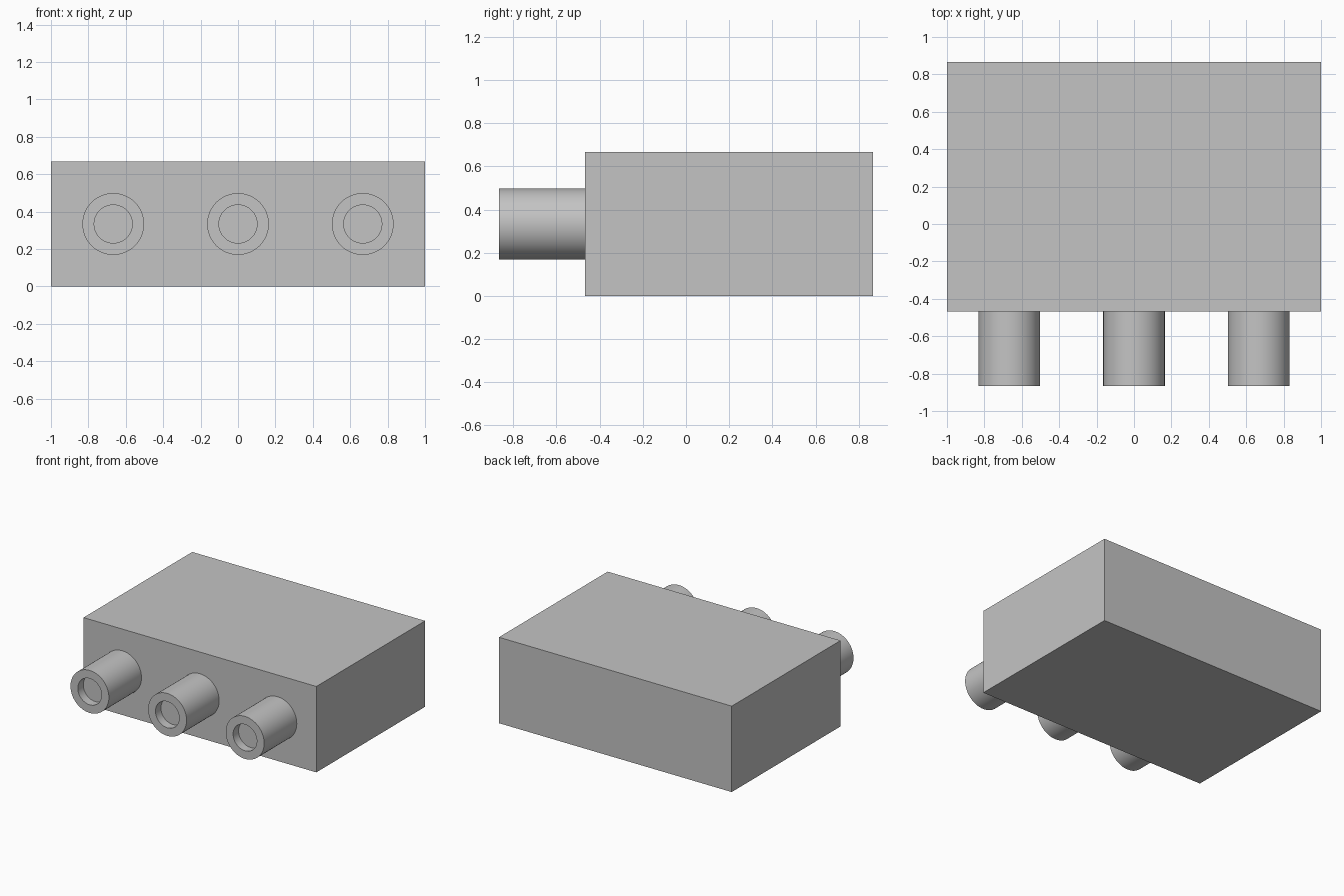
import bpy, bmesh, math
from mathutils import Matrix

if "Cube" in bpy.data.objects:
    bpy.data.objects.remove(bpy.data.objects["Cube"])

grey = bpy.data.materials.new("plain grey")
grey.diffuse_color = (0.55, 0.55, 0.55, 1)
grey.use_nodes = True
grey.node_tree.nodes["Principled BSDF"].inputs["Base Color"].default_value = grey.diffuse_color

FRONT = -0.867      # open end of the nozzles
BOX_FRONT = -0.467  # front wall of the box
BOX_BACK = 0.867
HEIGHT = 0.667
SIDES = 64


def add_object(name, bm):
    bmesh.ops.recalc_face_normals(bm, faces=bm.faces)
    mesh = bpy.data.meshes.new(name)
    bm.to_mesh(mesh)
    bm.free()
    mesh.materials.append(grey)
    obj = bpy.data.objects.new(name, mesh)
    bpy.context.collection.objects.link(obj)
    return obj


# Box body
bm = bmesh.new()
bmesh.ops.create_cube(bm, size=1, matrix=Matrix.Translation(
    (0, (BOX_FRONT + BOX_BACK) / 2, HEIGHT / 2))
    @ Matrix.Diagonal((2, BOX_BACK - BOX_FRONT, HEIGHT, 1)))
add_object("box_body", bm)


# Nozzle: a round stub with a shallow blind hole, swept ring by ring
def nozzle(name, x):
    profile = [(0.165, BOX_FRONT), (0.165, FRONT),
               (0.102, FRONT), (0.102, FRONT + 0.067)]
    bm = bmesh.new()
    rings = []
    for r, y in profile:
        rings.append([bm.verts.new((x + r * math.cos(a), y, HEIGHT / 2 + r * math.sin(a)))
                      for a in (2 * math.pi * i / SIDES for i in range(SIDES))])
    for a, b in zip(rings, rings[1:]):
        for i in range(SIDES):
            j = (i + 1) % SIDES
            bm.faces.new((a[i], a[j], b[j], b[i]))
    bm.faces.new(rings[0])    # end against the box
    bm.faces.new(rings[-1])   # floor of the hole
    obj = add_object(name, bm)
    bpy.ops.object.select_all(action='DESELECT')
    obj.select_set(True)
    bpy.context.view_layer.objects.active = obj
    bpy.ops.object.shade_smooth_by_angle(angle=math.radians(30))


for side, x in (("left", -0.667), ("middle", 0), ("right", 0.667)):
    nozzle(side + "_nozzle", x)
